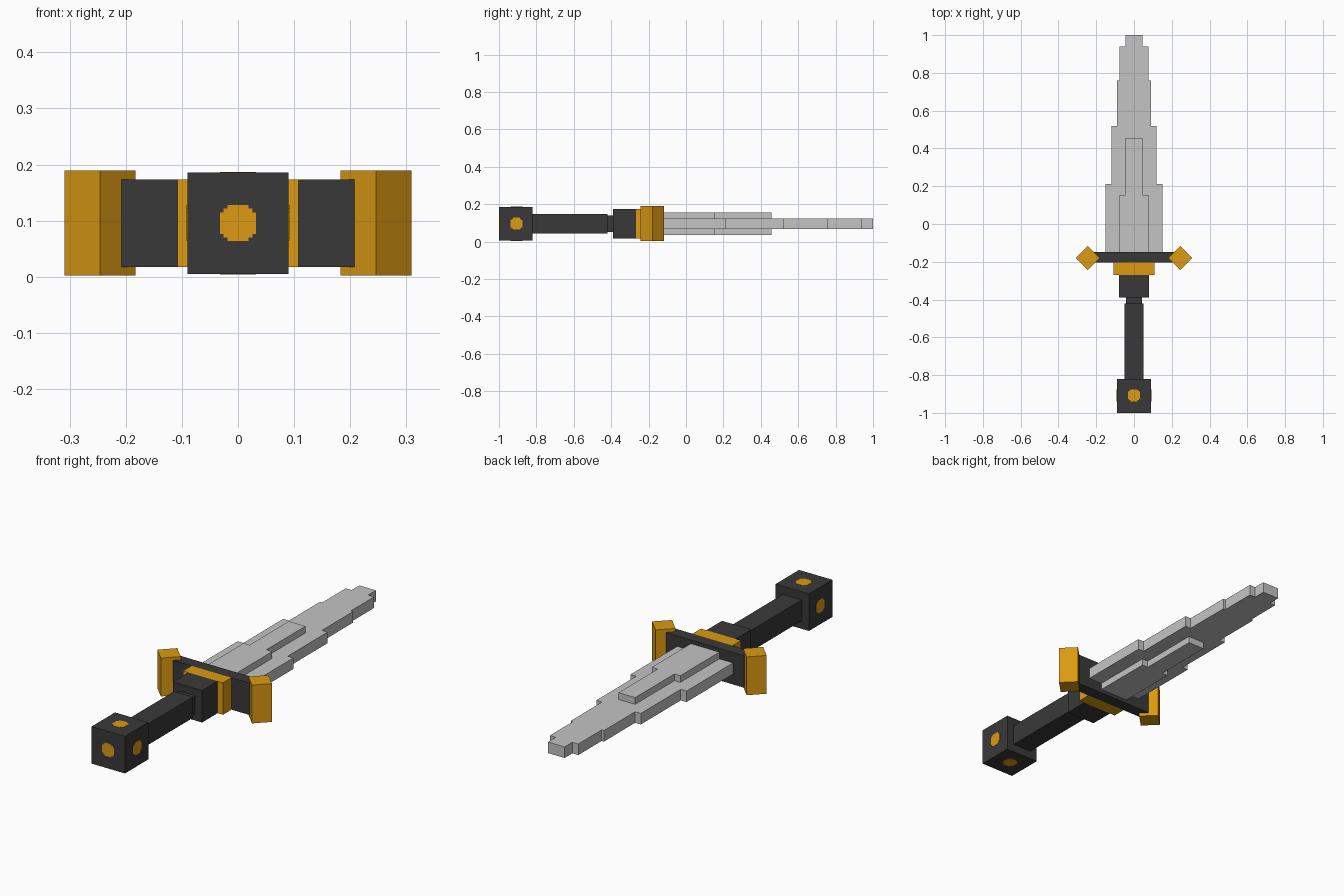
import bpy, bmesh, math
from mathutils import Matrix, Vector

if "Cube" in bpy.data.objects:
    bpy.data.objects.remove(bpy.data.objects["Cube"])

ZC = 0.0955  # height of the dagger's long axis


def material(name, srgb):
    m = bpy.data.materials.new(name)
    lin = [((c / 255 + 0.055) / 1.055) ** 2.4 for c in srgb]
    m.diffuse_color = (*lin, 1)
    m.use_nodes = True
    m.node_tree.nodes["Principled BSDF"].inputs["Base Color"].default_value = m.diffuse_color
    return m


GOLD = material("gold", (220, 155, 18))
DARK = material("dark_grey", (57, 57, 57))
STEEL = material("steel", (196, 196, 196))


def prism(name, outline, half, mat, matrix):
    """Extrude a 2D outline by +-half along its local z, then place it."""
    bm = bmesh.new()
    face = bm.faces.new([bm.verts.new((x, y, -half)) for x, y in outline])
    top = bmesh.ops.extrude_face_region(bm, geom=[face])["geom"]
    bmesh.ops.translate(bm, vec=(0, 0, 2 * half),
                        verts=[v for v in top if isinstance(v, bmesh.types.BMVert)])
    bmesh.ops.transform(bm, matrix=matrix, verts=bm.verts)
    bmesh.ops.recalc_face_normals(bm, faces=bm.faces)
    me = bpy.data.meshes.new(name)
    bm.to_mesh(me)
    bm.free()
    me.materials.append(mat)
    ob = bpy.data.objects.new(name, me)
    bpy.context.collection.objects.link(ob)
    return ob


def stepped(y0, steps):
    """Mirrored stair outline from (half width, end y) pairs."""
    right, y = [], y0
    for w, y1 in steps:
        right += [(w, y), (w, y1)]
        y = y1
    return right + [(-x, y) for x, y in reversed(right)]


def block(name, hw, y0, y1, hz, mat):
    return prism(name, stepped(y0, [(hw, y1)]), hz, mat, Matrix.Translation((0, 0, ZC)))


LEVEL = Matrix.Translation((0, 0, ZC))

# Handle, from pommel to guard
block("pommel", 0.09, -1.0, -0.82, 0.0905, DARK)
block("grip", 0.051, -0.82, -0.42, 0.051, DARK)
block("grip_neck", 0.042, -0.42, -0.39, 0.043, DARK)
block("lower_collar", 0.079, -0.39, -0.27, 0.078, DARK)
block("gold_collar", 0.108, -0.27, -0.205, 0.078, GOLD)
block("guard", 0.211, -0.205, -0.147, 0.078, DARK)

# Diamond shaped guard ends
R = 0.0635
for side, label in ((-1, "left"), (1, "right")):
    prism("guard_end_" + label, [(R, 0), (0, R), (-R, 0), (0, -R)], 0.0935, GOLD,
          Matrix.Translation((side * 0.246, -0.18, ZC)))

# Blade with stepped edges and a raised stepped core on both faces
prism("blade", stepped(-0.147, [(0.151, 0.212), (0.12, 0.52), (0.089, 0.76),
                                (0.077, 0.94), (0.045, 1.0)]), 0.027, STEEL, LEVEL)
prism("blade_core", stepped(-0.147, [(0.077, 0.154), (0.045, 0.456)]), 0.06, STEEL, LEVEL)

# Round stepped studs on the exposed pommel faces
stud = stepped(-0.032, [(0.019, -0.026), (0.026, -0.019), (0.032, 0.019),
                        (0.026, 0.026), (0.019, 0.032)])
centre = Vector((0, -0.907, ZC))
for label, d in (("front", (0, -1, 0)), ("left", (-1, 0, 0)), ("right", (1, 0, 0)),
                 ("top", (0, 0, 1)), ("bottom", (0, 0, -1))):
    d = Vector(d)
    pos = centre + d * 0.0905
    if label == "front":
        pos.y = -1.0
    prism("pommel_stud_" + label, stud, 0.001, GOLD,
          Matrix.Translation(pos) @ d.to_track_quat("Z", "Y").to_matrix().to_4x4())
